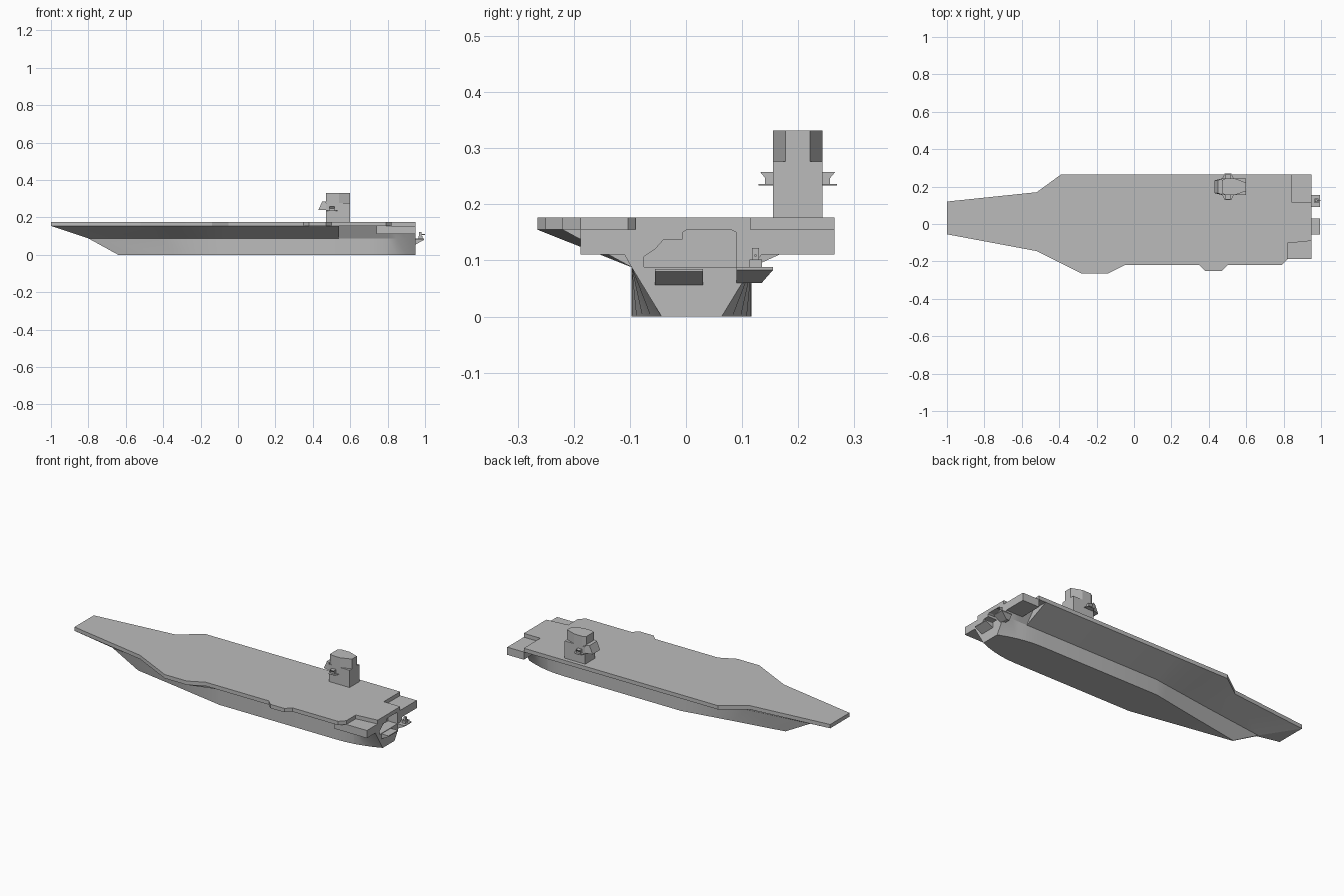
import bpy, bmesh, math
from mathutils import Vector

cube = bpy.data.objects.get("Cube")
if cube:
    bpy.data.objects.remove(cube, do_unlink=True)

grey = bpy.data.materials.new("ship_grey")
grey.use_nodes = True
tone = (.5, .5, .5, 1)
grey.diffuse_color = tone
grey.node_tree.nodes["Principled BSDF"].inputs["Base Color"].default_value = tone


def lerp(a, b, t):
    return a + (b - a) * t


def edge_at(edge, x):
    """Sideways position of a deck edge at a given length position."""
    for (xa, ya), (xb, yb) in zip(edge, edge[1:]):
        if xa <= x <= xb:
            return lerp(ya, yb, (x - xa) / (xb - xa))
    return edge[-1][1]


def loft(name, rings):
    """Closed solid skinned through rings with equal point counts."""
    bm = bmesh.new()
    rows = [[bm.verts.new(point) for point in ring] for ring in rings]
    count = len(rows[0])
    for near, far in zip(rows, rows[1:]):
        for i in range(count):
            j = (i + 1) % count
            bm.faces.new((near[i], near[j], far[j], far[i]))
    bm.faces.new(rows[0])
    bm.faces.new(rows[-1])
    bmesh.ops.recalc_face_normals(bm, faces=bm.faces)
    mesh = bpy.data.meshes.new(name)
    bm.to_mesh(mesh)
    bm.free()
    mesh.materials.append(grey)
    obj = bpy.data.objects.new(name, mesh)
    bpy.context.collection.objects.link(obj)
    return obj


def level(outline, z):
    return [(x, y, z) for x, y in outline]


def slab(name, outline, bottom, top):
    return loft(name, [level(outline, bottom), level(outline, top)])


def rectangle(fore, aft, right, left):
    return [(fore, right), (aft, right), (aft, left), (fore, left)]


def box(name, fore, aft, right, left, bottom, top):
    return slab(name, rectangle(fore, aft, right, left), bottom, top)


# Main levels and limits
deck_low, deck_top, knuckle = .155, .177, .088
bow, stern = -1, .95
hull_right, hull_left = -.1, .117
deck_right, deck_left = -.22, .265
block_right, block_inner, block_low = -.188, -.09, .111
notch_fore, notch_right = .845, .115

# Flight deck: edges, small side bulge and stepped stern corners
right_edge = [(bow, -.055), (-.52, -.145), (-.28, -.265), (-.14, -.265), (-.05, deck_right)]
left_edge = [(bow, .12), (-.52, .17), (-.39, deck_left)]
bulge = [(.425 + along, deck_right - out)
         for along, out in ((-.075, 0), (-.045, .03), (.045, .03), (.075, 0))]
right_corner = [(.79, deck_right), (.82, block_right), (.82, -.103), (stern, block_inner)]
left_corner = [(stern, notch_right), (notch_fore, notch_right), (notch_fore, deck_left)]
slab("flight_deck", right_edge + bulge + right_corner + left_corner + left_edge[::-1],
     deck_low, deck_top)

# Hull: raked bow, flared sides, keel rounded in towards the transom
full, right_end, left_end, taper = -.05, .54, .8, .7


def hull_section(x):
    grow = min(1, (x - bow) / (full - bow))
    shrink = max(0, (x - taper) / (stern - taper))
    fill = grow * (1 - shrink ** 2 / 2)
    keel_x = lerp(-.64, full, grow) if grow < 1 else x
    knuckle_x = lerp(-.8, full, grow) if grow < 1 else x
    centre = .01
    half = hull_left - centre
    keel, side = max(fill, .02) * half, max(grow, .05) * half
    right = edge_at(right_edge, x) if x <= right_end else lerp(hull_right, block_right, .4)
    left = edge_at(left_edge, x) if x <= left_end else .17
    return [(keel_x, centre - keel, 0), (keel_x, centre + keel, 0),
            (knuckle_x, centre + side, knuckle), (x, left, deck_low),
            (x, right, deck_low), (knuckle_x, centre - side, knuckle)]


stations = {x for x, y in right_edge + left_edge}
for end in (right_end, left_end):
    stations |= {end, end + .001}
stations |= {lerp(taper, stern, i / 5) for i in range(6) if i != 2}
hull = loft("hull", [hull_section(x) for x in sorted(stations)])
bpy.context.view_layer.objects.active = hull
hull.select_set(True)
bpy.ops.object.shade_smooth_by_angle(angle=math.radians(20))

# Stern opening cut into the transom
arch = [(-.075, knuckle), (.09, knuckle), (.09, .15), (.07, .16), (.01, .16),
        (-.006, .15), (-.006, .137), (-.04, .137), (-.055, .12), (-.075, .107)]
cutter = loft("stern_opening_cutter", [[(x, y, z) for y, z in arch] for x in (.89, 1)])
cutter.hide_render = cutter.hide_viewport = True
cut = hull.modifiers.new("stern_opening", 'BOOLEAN')
cut.operation = 'DIFFERENCE'
cut.object = cutter

# Lower corner blocks at the stern
box("right_stern_block", .74, stern, block_right, block_inner, block_low, deck_low)
box("left_stern_block", notch_fore, stern, notch_right, deck_left, block_low, deck_low)


# Stern platforms with sloping undersides
def platform(name, right, left, low_left, bottom, top):
    root, rim = stern - .02, .995
    plate = rectangle(root, rim, right, left)
    loft(name, [level(rectangle(root, stern, right, low_left), bottom),
                level(plate, top - .005), level(plate, top)])


platform("stern_platform", -.055, .03, .03, .056, .085)
platform("gun_platform", .09, .155, .135, .06, knuckle)

# Small gun stacked on its platform
gun = Vector((.975, .124))
floor = knuckle
for part, size, height in (("mount", .011, .014), ("turret", .006, .02)):
    box("gun_" + part, gun.x - size, gun.x + size, gun.y - size, gun.y + size,
        floor, floor + height)
    floor += height
box("gun_barrel", gun.x, 1, gun.y - .002, gun.y + .002, .107, .111)

# Island: plain lower storeys and a top storey tapering aft
fore, aft, middle, half_width = .47, .6, .199, .044
storey, roof = .276, .332
box("island_base", fore, aft, middle - half_width, middle + half_width, deck_top, storey)
right_side = [(fore, -.034), (fore + .02, -half_width), (.54, -half_width), (aft, -.022)]
slab("island_top", [(x, middle + y) for x, y in right_side]
     + [(x, middle - y) for x, y in right_side[::-1]], storey, roof)

# Bridge leaning out ahead of the island
loft("bridge", [
    level([(fore, middle - half_width), (x, middle - .034),
           (x, middle + .034), (fore, middle + half_width)], z)
    for x, z in ((.43, .24), (.45, .285))])

# Side wings of the island, mirrored
for side, sign in (("right", -1), ("left", 1)):
    inner, outer = middle + sign * .04, middle + sign * .07
    floor, lip = .236, .258
    slab(side + "_wing_floor", [(fore, inner), (fore + .015, outer),
                                (fore + .05, outer), (fore + .065, inner)], floor - .002, floor)
    loft(side + "_wing_mount", [
        level(rectangle(.49, .515, inner, lerp(inner, outer, reach)), z)
        for reach, z in ((.6, floor), (.6, lerp(floor, lip, .5)), (.9, lip))])
